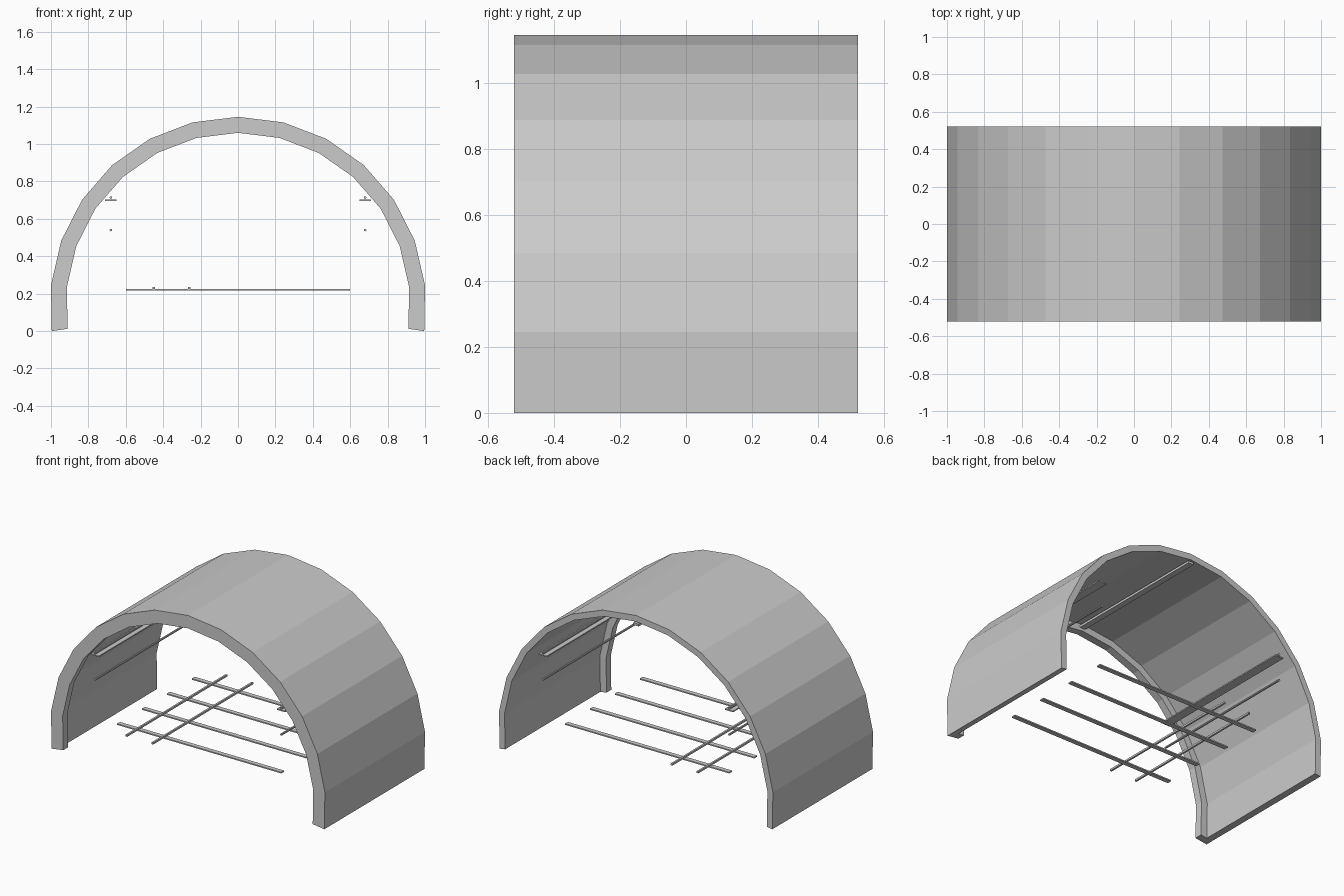
import bpy, bmesh
from math import sin, cos, radians, pi

if "Cube" in bpy.data.objects:
    bpy.data.objects.remove(bpy.data.objects["Cube"])

R, CZ, HALF = 1.0055, 0.14, 0.522   # arc radius, arc centre height, half length


def arc(radius):
    return [(radius * sin(radians(a)), CZ + radius * cos(radians(a)))
            for a in range(-98, 99, 14)]


def finish(name, bm):
    bmesh.ops.recalc_face_normals(bm, faces=bm.faces)
    mesh = bpy.data.meshes.new(name)
    bm.to_mesh(mesh)
    bm.free()
    obj = bpy.data.objects.new(name, mesh)
    bpy.context.collection.objects.link(obj)
    return obj


def arch(name, outer, inner, y0, y1):
    """Curved wall between two radii, swept along y."""
    bm = bmesh.new()
    rings = [[bm.verts.new((x, y, z)) for x, z in arc(r)]
             for r, y in ((outer, y0), (outer, y1), (inner, y1), (inner, y0))]
    for a, b in zip(rings, rings[1:] + rings[:1]):
        for i in range(len(a) - 1):
            bm.faces.new((a[i], a[i + 1], b[i + 1], b[i]))
    for i in (0, -1):
        bm.faces.new([r[i] for r in rings])
    return finish(name, bm)


def box(name, centre, size):
    bm = bmesh.new()
    bmesh.ops.create_cube(bm, size=1)
    for v in bm.verts:
        v.co = [c + s * k for c, s, k in zip(centre, size, v.co)]
    return finish(name, bm)


def rod(name, x, z, radius=0.007):
    """Thin pipe running the full length of the tunnel."""
    bm = bmesh.new()
    ends = [[bm.verts.new((x + radius * cos(i * pi / 4), y, z + radius * sin(i * pi / 4)))
             for i in range(8)] for y in (-HALF, HALF)]
    for i in range(8):
        j = (i + 1) % 8
        bm.faces.new((ends[0][i], ends[0][j], ends[1][j], ends[1][i]))
    for e in ends:
        bm.faces.new(e)
    return finish(name, bm)


# Tunnel lining with a deeper rib at the front end
arch("tunnel_shell", R, 0.965, -HALF + 0.05, HALF)
arch("front_rib", R, 0.92, -HALF, -HALF + 0.05)

# Cable trays and pipes on both walls
for side, s in (("left", -1), ("right", 1)):
    box(side + "_cable_tray", (s * 0.68, 0, 0.70), (0.06, 2 * HALF, 0.008))
    rod(side + "_tray_cable", s * 0.68, 0.714)
    rod(side + "_wall_pipe", s * 0.68, 0.54)

# Strip along the crown, hidden behind the rib from the front
box("ceiling_strip", (0, 0.025, 1.085), (0.04, 2 * HALF - 0.05, 0.015))

# Sleepers and rails
for i in range(4):
    box(f"sleeper_{i + 1}", (0, -0.39 + 0.26 * i, 0.222), (1.2, 0.03, 0.008))
for name, x in (("left_rail", -0.45), ("right_rail", -0.26)):
    box(name, (x, 0, 0.231), (0.012, 2 * HALF, 0.012))
